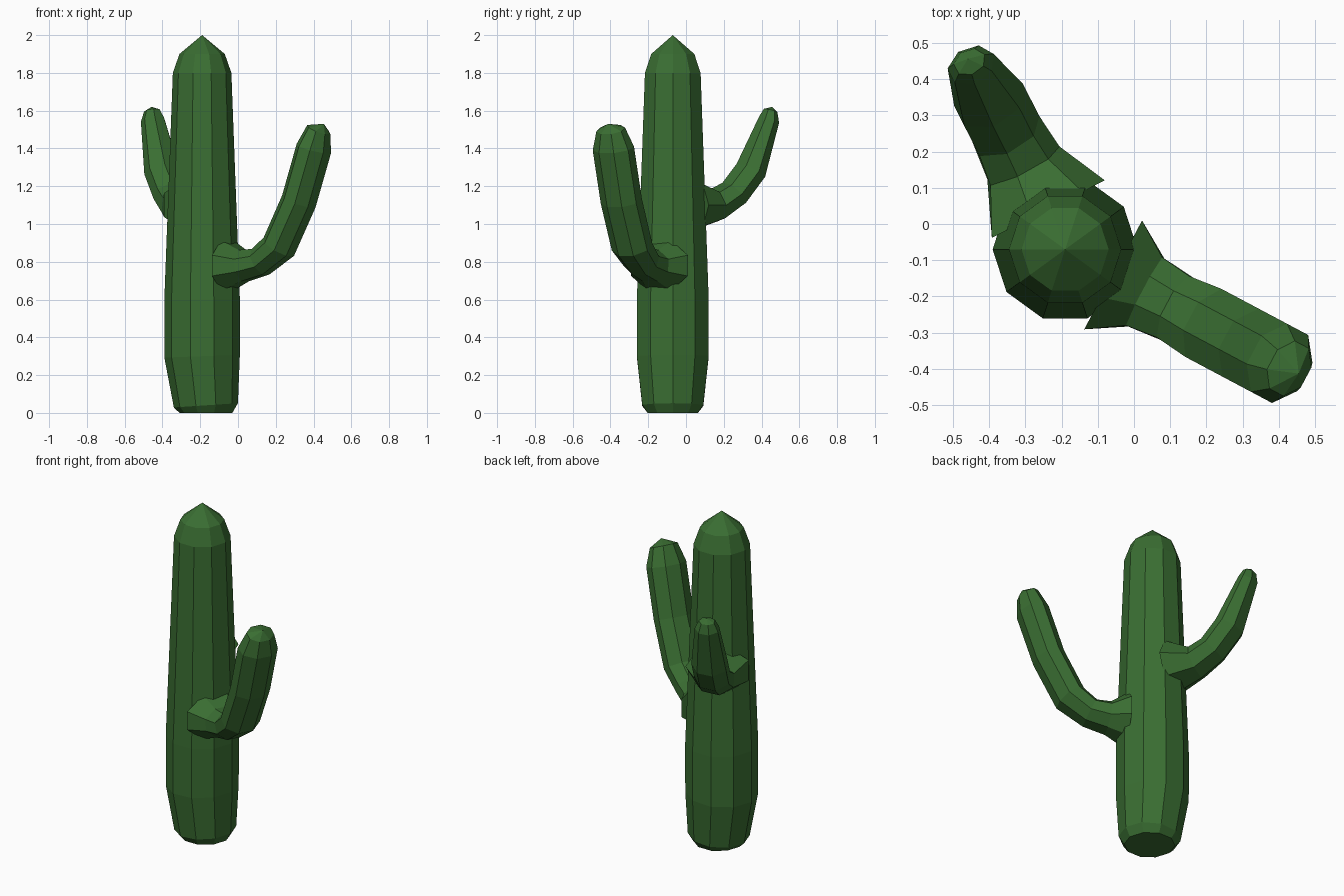
import bpy
import bmesh
import math
from mathutils import Matrix, Vector

default_cube = bpy.data.objects.get("Cube")
if default_cube:
    bpy.data.objects.remove(default_cube)

# Single cactus colour
green = bpy.data.materials.new("cactus green")
green.use_nodes = True
colour = (0.042, 0.155, 0.032, 1)
green.diffuse_color = colour
shader = green.node_tree.nodes["Principled BSDF"]
shader.inputs["Base Color"].default_value = colour

# Vertical axis of the trunk, from which every limb is measured
trunk_axis = Vector((-0.19, -0.07, 0))


def limb(name, heading, sides, thickness, width, profile):
    """Loft faceted rings along (reach, height, radius) points, ending in a tip."""
    mesh = bpy.data.meshes.new(name)
    bm = bmesh.new()
    turn = Matrix.Rotation(math.radians(heading), 3, "Z")
    side = turn @ Vector((0, 1, 0))
    centres = [trunk_axis + turn @ Vector((reach, 0, height))
               for reach, height, radius in profile]

    # Rings stand square to the path of the limb
    rings = []
    for index, (reach, height, radius) in enumerate(profile[:-1]):
        before = centres[max(index - 1, 0)]
        along = (centres[index + 1] - before).normalized()
        across = along.cross(side).normalized()
        ring = []
        for step in range(sides):
            angle = math.tau * (step + 0.5) / sides
            offset = (side * math.cos(angle) * width
                      + across * math.sin(angle) * thickness)
            ring.append(bm.verts.new(centres[index] + offset * radius))
        rings.append(ring)

    # Walls, pointed tip and flat base
    tip = bm.verts.new(centres[-1])
    for step in range(sides):
        following = (step + 1) % sides
        for lower, upper in zip(rings, rings[1:]):
            bm.faces.new((lower[step], lower[following],
                          upper[following], upper[step]))
        bm.faces.new((rings[-1][step], rings[-1][following], tip))
    bm.faces.new(rings[0])
    bmesh.ops.recalc_face_normals(bm, faces=bm.faces)
    bm.to_mesh(mesh)
    bm.free()
    mesh.materials.append(green)
    part = bpy.data.objects.new(name, mesh)
    bpy.context.collection.objects.link(part)


# Thick upright trunk with a faceted crown
limb("trunk", heading=0, sides=10, thickness=1, width=1, profile=[
    (0.02, 0, 0.14),
    (0.02, 0.04, 0.17),
    (0, 0.3, 0.2),
    (0, 0.6, 0.2),
    (0, 1.8, 0.155),
    (0, 1.9, 0.12),
    (0, 2, 0),
])

# Long front arm, flared where it leaves the trunk
limb("front_arm", heading=-28, sides=8, thickness=0.9, width=1.15, profile=[
    (0.15, 0.78, 0.16),
    (0.25, 0.78, 0.1),
    (0.35, 0.8, 0.09),
    (0.46, 0.88, 0.1),
    (0.58, 1.12, 0.1),
    (0.67, 1.4, 0.1),
    (0.7, 1.5, 0.07),
    (0.73, 1.53, 0),
])

# Higher, slimmer rear arm
limb("rear_arm", heading=117, sides=7, thickness=0.9, width=1.15, profile=[
    (0.12, 1.1, 0.16),
    (0.26, 1.1, 0.1),
    (0.36, 1.16, 0.09),
    (0.46, 1.28, 0.09),
    (0.57, 1.55, 0.06),
    (0.58, 1.6, 0.04),
    (0.59, 1.62, 0),
])
